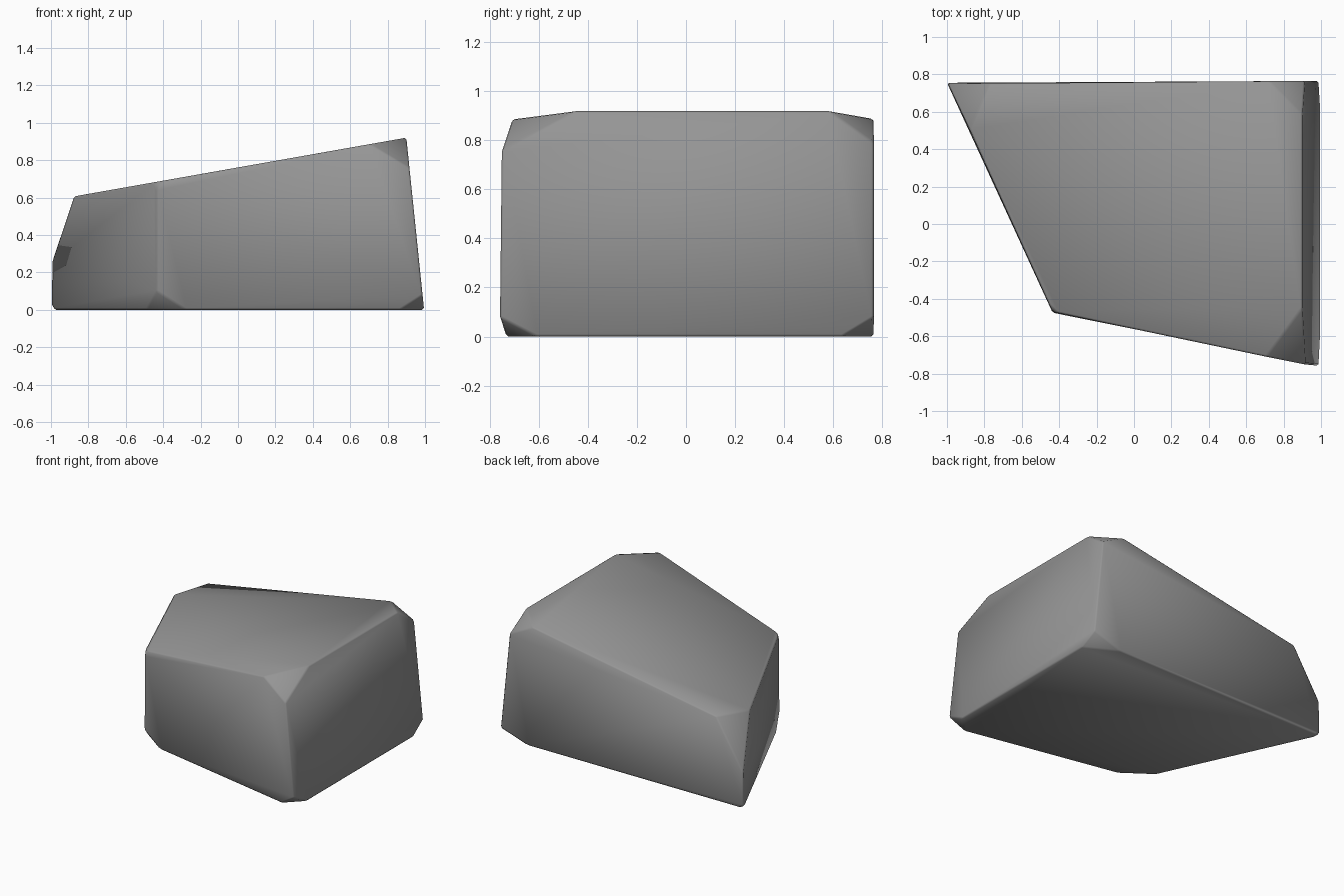
import bpy
import bmesh
from mathutils import Vector

cube = bpy.data.objects.get("Cube")
if cube:
    bpy.data.objects.remove(cube, do_unlink=True)

# Plain grey stone
stone = bpy.data.materials.new("stone grey")
stone.use_nodes = True
colour = (0.3, 0.3, 0.3, 1)
stone.diffuse_color = colour
stone.node_tree.nodes["Principled BSDF"].inputs["Base Color"].default_value = colour

# Corners of the skewed block, anticlockwise rings from the back right
bottom = [(-1, .755, 0), (-.435, -.475, 0), (.995, -.76, 0), (.995, .765, 0)]
top = [(-.99, .75, .586), (-.435, -.47, .684), (.9, -.75, .92), (.9, .765, .92)]

# Chipped corners: share of the edge cut toward next, previous, opposite ring
bottom_cuts = [(.03, .02, .04), (.11, .1, .145), (.1, .09, .085), (.12, .085, .085)]
top_cuts = [(.2, .115, .556), (.02, .03, .06), (.2, .145, .175), (.095, .12, .14)]


def chip(ring, other, cuts):
    points = []
    for i, corner in enumerate(ring):
        ends = ring[(i + 1) % 4], ring[i - 1], other[i]
        points += [Vector(corner).lerp(Vector(e), t) for e, t in zip(ends, cuts[i])]
    return points


# Chipped block wrapped in a hull
bm = bmesh.new()
for p in chip(bottom, top, bottom_cuts) + chip(top, bottom, top_cuts):
    bm.verts.new(p)
bmesh.ops.convex_hull(bm, input=bm.verts)
bmesh.ops.dissolve_limit(bm, angle_limit=.06, verts=bm.verts, edges=bm.edges)

# Slightly worn edges
bmesh.ops.bevel(bm, geom=bm.edges[:], offset=.01, segments=1,
                affect='EDGES', clamp_overlap=True)
bmesh.ops.recalc_face_normals(bm, faces=bm.faces)
for face in bm.faces:
    face.smooth = True

mesh = bpy.data.meshes.new("boulder")
bm.to_mesh(mesh)
bm.free()
mesh.materials.append(stone)
boulder = bpy.data.objects.new("boulder", mesh)
bpy.context.collection.objects.link(boulder)
